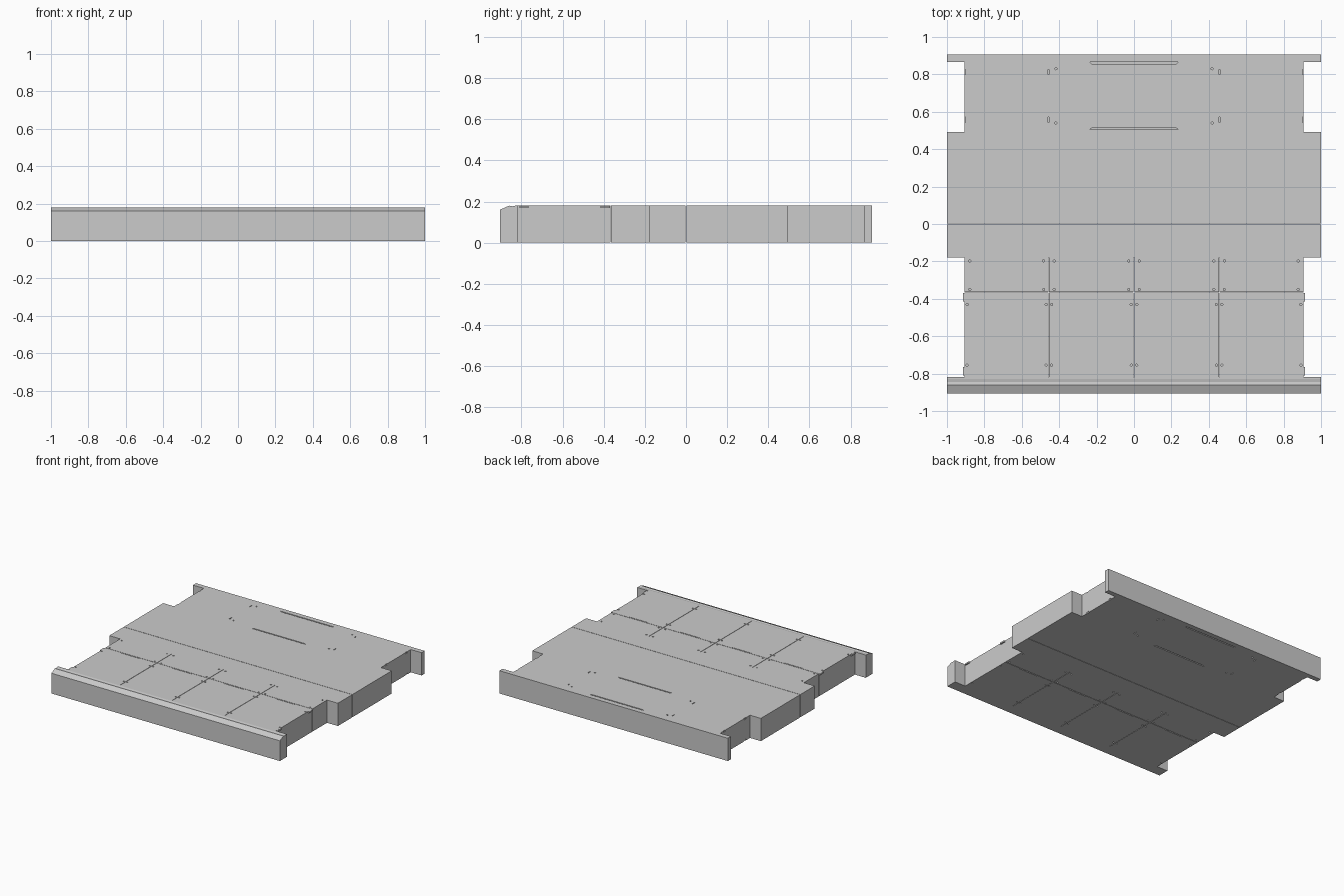
import bpy, bmesh
from mathutils import Matrix, Vector

if "Cube" in bpy.data.objects:
    bpy.data.objects.remove(bpy.data.objects["Cube"])

H = 0.18          # overall height
G = 0.0015        # half of the joint between neighbouring panels


def finish(name, bm):
    bmesh.ops.recalc_face_normals(bm, faces=bm.faces)
    me = bpy.data.meshes.new(name)
    bm.to_mesh(me)
    bm.free()
    ob = bpy.data.objects.new(name, me)
    bpy.context.collection.objects.link(ob)
    return ob


def prism(bm, pts, z0, z1):
    """Extrude an xy outline between two heights."""
    f = bm.faces.new([bm.verts.new((x, y, z0)) for x, y in pts])
    r = bmesh.ops.extrude_face_region(bm, geom=[f])
    vs = [v for v in r["geom"] if isinstance(v, bmesh.types.BMVert)]
    bmesh.ops.translate(bm, verts=vs, vec=(0, 0, z1 - z0))


def rect(x0, x1, y0, y1):
    return [(x0, y0), (x1, y0), (x1, y1), (x0, y1)]


def box(name, x0, x1, y0, y1, z0=0.0, z1=H):
    bm = bmesh.new()
    prism(bm, rect(x0, x1, y0, y1), z0, z1)
    return finish(name, bm)


def recess(bm, pts, depth=0.01):
    """Shallow recess cutter on the top and on the underside."""
    prism(bm, pts, H - depth, H + 0.01)
    prism(bm, pts, -0.01, depth)


def hole(bm, x, y, r=0.006):
    for z in (H, 0):
        bmesh.ops.create_cone(bm, cap_ends=True, segments=10, radius1=r, radius2=r,
                              depth=0.02, matrix=Matrix.Translation((x, y, z)))


def cut(ob, bm):
    cutter = finish(ob.name + "_cutter", bm)
    cutter.hide_render = True
    cutter.hide_viewport = True
    m = ob.modifiers.new("recesses", "BOOLEAN")
    m.operation = "DIFFERENCE"
    m.solver = "EXACT"
    m.object = cutter


# Front rail: sloped nose and slightly dished top, swept along x
bm = bmesh.new()
profile = [(-0.905, 0), (-0.905, 0.16), (-0.86, H), (-0.845, 0.177),
           (-0.83, H), (-0.818, H), (-0.818, 0)]
f = bm.faces.new([bm.verts.new((-1, y, z)) for y, z in profile])
r = bmesh.ops.extrude_face_region(bm, geom=[f])
bmesh.ops.translate(bm, vec=(2, 0, 0),
                    verts=[v for v in r["geom"] if isinstance(v, bmesh.types.BMVert)])
finish("front_rail", bm)

# Central deck in two slabs, back rail in two slabs
box("deck_front", -1, 1, -0.18, -G)
box("deck_back", -1, 1, G, 0.493)
box("back_rail_inner", -1, 1, 0.866, 0.879)
box("back_rail_outer", -1, 1, 0.879, 0.905)

# Front panels: four columns, two rows, with fixing holes and a hinge slot
xs = [-0.905, -0.455, 0, 0.455, 0.905]
for i in range(4):
    x0 = xs[i] + (G if i else 0)
    x1 = xs[i + 1] - (G if i < 3 else 0)
    mid = (x0 + x1) / 2
    inner = box(f"front_panel_inner_{i + 1}", x0, x1, -0.365 + G, -0.18)
    bm = bmesh.new()
    for x in (x0 + 0.027, x1 - 0.027):
        for y in (-0.197, -0.35):
            hole(bm, x, y)
    cut(inner, bm)
    outer = box(f"front_panel_outer_{i + 1}", x0, x1, -0.818, -0.365 - G)
    bm = bmesh.new()
    recess(bm, rect(mid - 0.083, mid + 0.083, -0.3745, -0.3705), 0.005)
    for x in (x0 + 0.013, x1 - 0.013):
        for y in (-0.43, -0.755):
            hole(bm, x, y)
    cut(outer, bm)

# Small clips at the outer ends of the front panels
for side, s in (("left", -1), ("right", 1)):
    for label, y0 in (("inner", -0.415), ("outer", -0.81)):
        a, b = sorted((s * 0.9045, s * 0.915))
        box(f"clip_{label}_{side}", a, b, y0, y0 + 0.045, 0.168, 0.1795)

# Back panel with finger slots, fixing holes and short notches
panel = box("back_panel", -0.905, 0.905, 0.493, 0.866)
bm = bmesh.new()
for y, d in ((0.856, 1), (0.514, -1)):
    w = y + d * 0.009
    recess(bm, [(-0.225, y), (0.225, y), (0.236, w), (-0.236, w)])
for s in (-1, 1):
    for y in (0.54, 0.83):
        hole(bm, s * 0.418, y)
    for y in (0.558, 0.812):
        recess(bm, rect(s * 0.457 - 0.003, s * 0.457 + 0.003, y - 0.014, y + 0.014))
        recess(bm, rect(s * 0.905 - 0.004, s * 0.905 + 0.004, y - 0.014, y + 0.014))
cut(panel, bm)
